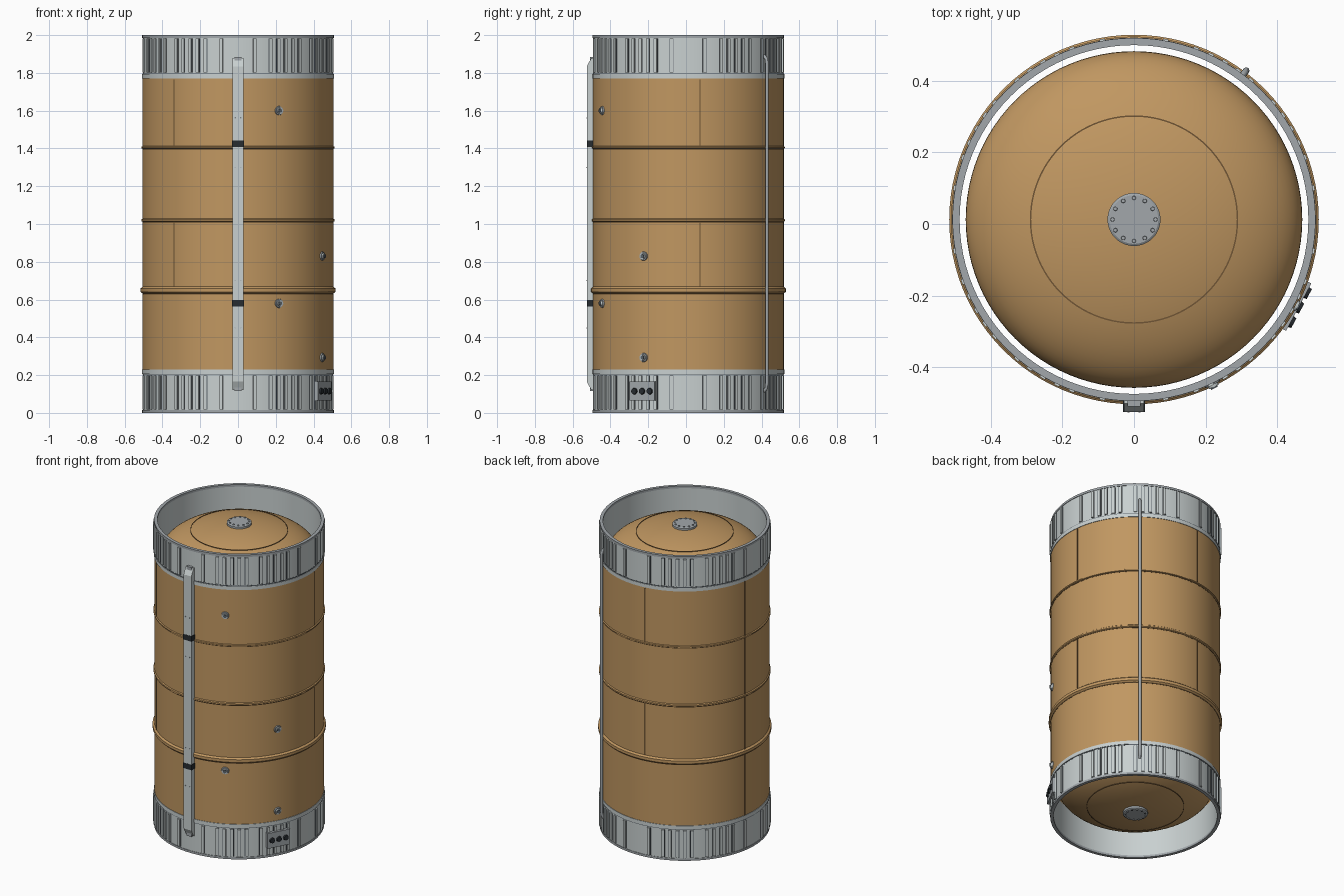
import bpy, bmesh, math
from mathutils import Matrix, Vector

if "Cube" in bpy.data.objects:
    bpy.data.objects.remove(bpy.data.objects["Cube"])

CY = 0.0125   # the barrel axis sits slightly behind the origin
R = 0.505


def material(name, color, rough=0.6):
    m = bpy.data.materials.new(name)
    m.use_nodes = True
    m.diffuse_color = (*color, 1)
    bsdf = m.node_tree.nodes["Principled BSDF"]
    bsdf.inputs["Base Color"].default_value = (*color, 1)
    bsdf.inputs["Roughness"].default_value = rough
    return m


TAN = material("tan_insulation", (0.53, 0.31, 0.12))
BROWN = material("dark_brown_seam", (0.16, 0.09, 0.035))
LIGHT = material("light_grey_metal", (0.58, 0.63, 0.63))
GREY = material("mid_grey_metal", (0.36, 0.39, 0.41))
DARK = material("dark_grey_fitting", (0.10, 0.12, 0.14))
BLACK = material("black_strap", (0.02, 0.025, 0.03))


def finish(name, bm, mat, smooth=True):
    bmesh.ops.recalc_face_normals(bm, faces=bm.faces)
    mesh = bpy.data.meshes.new(name)
    bm.to_mesh(mesh)
    bm.free()
    mesh.materials.append(mat)
    ob = bpy.data.objects.new(name, mesh)
    bpy.context.collection.objects.link(ob)
    ob.location.y = CY
    if smooth:
        bpy.ops.object.select_all(action='DESELECT')
        ob.select_set(True)
        bpy.context.view_layer.objects.active = ob
        bpy.ops.object.shade_smooth_by_angle(angle=math.radians(32))
    return ob


def lathe(name, profile, mat, closed=True, segments=96):
    """Spin an (r, z) profile around the barrel axis."""
    bm = bmesh.new()
    verts = [bm.verts.new((r, 0, z)) for r, z in profile]
    edges = [bm.edges.new(p) for p in zip(verts, verts[1:])]
    if closed:
        edges.append(bm.edges.new((verts[-1], verts[0])))
    bmesh.ops.spin(bm, geom=verts + edges, cent=(0, 0, 0), axis=(0, 0, 1),
                   angle=math.tau, steps=segments, use_merge=True)
    bmesh.ops.remove_doubles(bm, verts=bm.verts, dist=1e-5)
    return finish(name, bm, mat)


def band(name, r0, r1, z0, z1, mat):
    return lathe(name, [(r0, z0), (r1, z0), (r1, z1), (r0, z1)], mat)


def place(azimuth, r, z, side=0):
    """Frame on the barrel: x points outward, y along the girth, z up."""
    return Matrix.Rotation(math.radians(azimuth), 4, 'Z') @ Matrix.Translation((r, side, z))


def boxes(name, frames, size, mat):
    bm = bmesh.new()
    for f in frames:
        bmesh.ops.create_cube(bm, size=1, matrix=f @ Matrix.Diagonal((*size, 1)))
    return finish(name, bm, mat, smooth=False)


def studs(name, frames, radius, depth, mat, outward=True):
    bm = bmesh.new()
    turn = Matrix.Rotation(math.pi / 2, 4, 'Y') if outward else Matrix()
    for f in frames:
        bmesh.ops.create_cone(bm, cap_ends=True, segments=20, radius1=radius,
                              radius2=radius * 0.85, depth=depth, matrix=f @ turn)
    return finish(name, bm, mat)


# Outer wall and inner tank with elliptical domes
band("outer_wall", 0.488, R, 0.22, 1.78, TAN)
arc = [(0.47 * math.cos(t), 0.2 * math.sin(t))
       for t in (math.pi / 2 * i / 20 for i in range(21))]
lathe("inner_tank", [(r, 0.228 - h) for r, h in reversed(arc)]
      + [(r, 1.772 + h) for r, h in arc], TAN, closed=False)

# Hoops around the wall
for name, z, r, half in (("upper_hoop", 1.405, 0.511, 0.007), ("middle_hoop", 1.02, 0.511, 0.009),
                         ("lower_hoop", 0.65, 0.516, 0.018)):
    lathe(name, [(0.5, z - half), (R, z - half), (r, z - half / 2),
                 (r, z + half / 2), (R, z + half), (0.5, z + half)], TAN)
    band(name + "_seam", 0.5, R + 0.001, z - half - 0.004, z - half, BROWN)

# Vertical panel seams
for i, az in enumerate((7, 97, 228)):
    boxes(f"panel_seam_{i}", [place(az, R, 1.59), place(az, R, 0.845)],
          (0.006, 0.007, 0.35), BROWN)
boxes("long_panel_seam", [place(170, R, 1.0)], (0.006, 0.006, 1.54), BROWN)

# Ribbed end skirts, dome rings and hatch covers, mirrored top to bottom
rib_angles = [i * 5 for i in range(72) if i % 18 not in (0, 1, 17) and i % 6 != 3]
thin_angles = [a + off for a in range(0, 360, 90) for off in (-9, 9)]
for end, flip in (("bottom", False), ("top", True)):
    def at(z):
        return 2 - z if flip else z
    band(end + "_skirt", 0.488, 0.504, at(0.002), at(0.21), LIGHT)
    band(end + "_skirt_flange", 0.488, 0.508, at(0.207), at(0.23), LIGHT)
    band(end + "_skirt_groove", 0.5, 0.505, at(0.202), at(0.207), DARK)
    band(end + "_rim_lip", 0.487, 0.507, at(0), at(0.014), GREY)
    boxes(end + "_skirt_ribs", [place(a, 0.506, at(0.108)) for a in rib_angles],
          (0.012, 0.016, 0.178), LIGHT)
    boxes(end + "_rib_shoulders", [place(a, 0.503, at(0.108), s * 0.0095)
                                   for a in rib_angles for s in (-1, 1)],
          (0.006, 0.004, 0.178), DARK)
    boxes(end + "_thin_ribs", [place(a, 0.504, at(0.108)) for a in thin_angles],
          (0.008, 0.005, 0.178), GREY)
    ring = 0.228 - 0.2 * math.sqrt(1 - (0.29 / 0.47) ** 2)
    band(end + "_dome_ring", 0.287, 0.291, at(ring - 0.003), at(ring + 0.006), BROWN)
    lathe(end + "_hatch_cover", [(0, at(0.014)), (0.068, at(0.014)), (0.074, at(0.018)),
                                 (0.074, at(0.04)), (0, at(0.04))], GREY, closed=False, segments=48)
    studs(end + "_hatch_bolts", [place(a, 0.06, at(0.0125)) for a in range(0, 360, 30)],
          0.006, 0.006, GREY, outward=False)

# Cable duct up the front, with sloped ends and straps
bm = bmesh.new()
side = [(0.5, 0.12), (0.514, 0.12), (0.537, 0.165), (0.537, 1.835), (0.514, 1.88), (0.5, 1.88)]
face = bm.faces.new([bm.verts.new((-0.028, -r, z)) for r, z in side])
ext = bmesh.ops.extrude_face_region(bm, geom=[face])["geom"]
bmesh.ops.translate(bm, vec=(0.056, 0, 0),
                    verts=[v for v in ext if isinstance(v, bmesh.types.BMVert)])
finish("cable_duct", bm, LIGHT, smooth=False)
boxes("duct_straps", [place(-90, 0.519, z) for z in (1.425, 0.58)],
      (0.037, 0.062, 0.036), BLACK)
boxes("duct_end_tabs", [place(-90, 0.512, z) for z in (0.13, 1.87)],
      (0.02, 0.036, 0.03), GREY)
studs("duct_rivets", [place(-90, 0.537, z, s) for z in (0.45, 0.7, 1.3, 1.56)
                      for s in (-0.015, 0.015)], 0.003, 0.003, GREY)

# Thin pipe on the rear quarter, bent inwards at both ends
curve = bpy.data.curves.new("rear_pipe", 'CURVE')
curve.dimensions = '3D'
curve.bevel_depth = 0.009
curve.bevel_resolution = 3
curve.use_fill_caps = True
path = curve.splines.new('POLY')
points = [(0.5, 0.115), (0.517, 0.13), (0.521, 0.16), (0.521, 1.85), (0.517, 1.875), (0.5, 1.89)]
path.points.add(len(points) - 1)
for p, (r, z) in zip(path.points, points):
    p.co = (*(place(53, r, z) @ Vector((0, 0, 0))), 1)
path.use_smooth = True
curve.materials.append(GREY)
pipe = bpy.data.objects.new("rear_pipe", curve)
pipe.location.y = CY
bpy.context.collection.objects.link(pipe)
bpy.ops.object.select_all(action='DESELECT')
pipe.select_set(True)
bpy.context.view_layer.objects.active = pipe
bpy.ops.object.convert(target='MESH')

# Round ports in the wall
ports = [(-64.5, 1.6), (-64.5, 0.58), (-28, 0.83), (-28, 0.293)]
studs("port_flanges", [place(a, R, z) for a, z in ports], 0.026, 0.012, GREY)
studs("port_collars", [place(a, 0.511, z) for a, z in ports], 0.017, 0.014, LIGHT)
studs("port_plugs", [place(a, 0.514, z) for a, z in ports], 0.012, 0.016, DARK)

# Connector box with three sockets
boxes("connector_box", [place(-28, 0.508, 0.115)], (0.026, 0.15, 0.1), GREY)
sockets = [place(-28, 0.524, 0.115, s) for s in (-0.046, 0, 0.046)]
studs("connector_sockets", sockets, 0.018, 0.012, BLACK)
